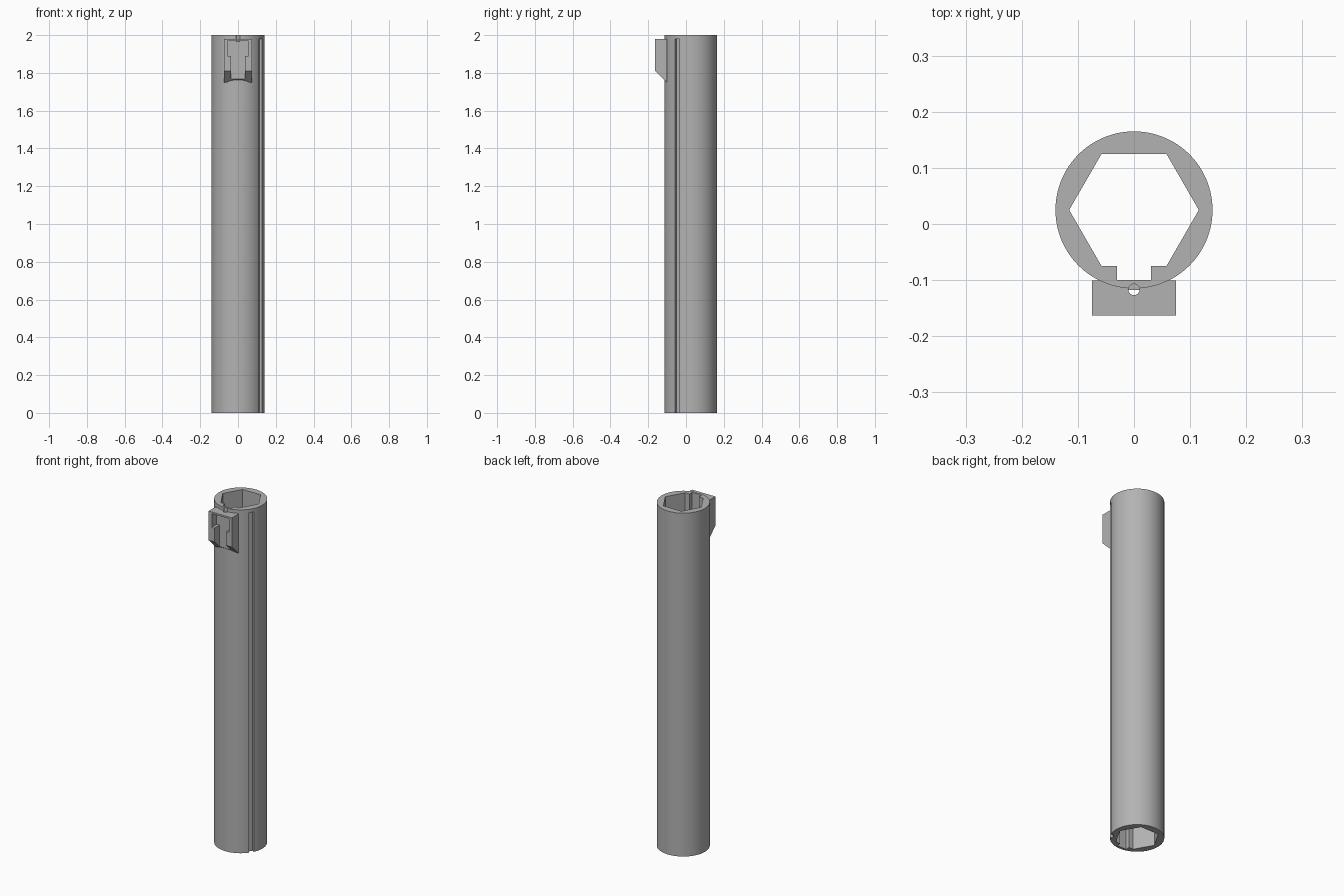
import bpy, bmesh, math
from mathutils import Matrix, Vector

cube = bpy.data.objects.get("Cube")
if cube:
    bpy.data.objects.remove(cube, do_unlink=True)

AXIS_Y = 0.025
RADIUS = 0.14

grey = bpy.data.materials.new("plain_grey")
grey.use_nodes = True
grey.diffuse_color = (0.45, 0.45, 0.45, 1)
grey.node_tree.nodes["Principled BSDF"].inputs["Base Color"].default_value = (0.45, 0.45, 0.45, 1)


def prism(name, points, depth):
    """Extrude a closed 3D outline along the depth vector."""
    bm = bmesh.new()
    face = bm.faces.new([bm.verts.new(p) for p in points])
    ext = bmesh.ops.extrude_face_region(bm, geom=[face])
    moved = [v for v in ext["geom"] if isinstance(v, bmesh.types.BMVert)]
    bmesh.ops.translate(bm, verts=moved, vec=depth)
    bmesh.ops.recalc_face_normals(bm, faces=bm.faces)
    mesh = bpy.data.meshes.new(name)
    bm.to_mesh(mesh)
    bm.free()
    mesh.materials.append(grey)
    obj = bpy.data.objects.new(name, mesh)
    bpy.context.collection.objects.link(obj)
    return obj


def column(name, radius, sides, z0, z1, y=AXIS_Y):
    ring = [(radius * math.cos(math.tau * i / sides),
             y + radius * math.sin(math.tau * i / sides), z0) for i in range(sides)]
    return prism(name, ring, (0, 0, z1 - z0))


def box(name, x, y, z):
    """Box from a (min, max) pair on each axis."""
    base = [(x[0], y[0], z[0]), (x[1], y[0], z[0]), (x[1], y[1], z[0]), (x[0], y[1], z[0])]
    return prism(name, base, (0, 0, z[1] - z[0]))


def cut(target, *cutters):
    for cutter in cutters:
        mod = target.modifiers.new("cut", 'BOOLEAN')
        mod.operation = 'DIFFERENCE'
        mod.solver = 'EXACT'
        mod.object = cutter
        bpy.context.view_layer.objects.active = target
        bpy.ops.object.modifier_apply(modifier=mod.name)
        bpy.data.objects.remove(cutter, do_unlink=True)


def pin_cutter():
    return column("pin_cutter", 0.01, 24, 1.965, 2.1, y=-0.117)


# Round tube with a hexagonal bore and a keyway along the front
tube = column("tube", RADIUS, 128, 0, 2)
bore = column("bore_cutter", 0.1155, 6, -0.1, 2.1)
keyway = box("keyway_cutter", (-0.03, 0.03), (-0.1, -0.05), (-0.1, 2.1))

# Outer groove on the front left, stopping just short of the top
groove = box("groove_cutter", (RADIUS - 0.016, RADIUS + 0.03), (-0.0135, 0.0135), (-0.1, 1.98))
groove.data.transform(Matrix.Translation(Vector((0, AXIS_Y, 0)))
                      @ Matrix.Rotation(math.radians(-31), 4, 'Z'))
cut(tube, bore, keyway, groove, pin_cutter())

# Clip bracket with a chamfered foot
side = [(-0.075, y, z) for y, z in
        [(-0.101, 1.98), (-0.163, 1.98), (-0.163, 1.81), (-0.101, 1.75)]]
bracket = prism("clip_bracket", side, (0.15, 0, 0))

# Stepped slot: wide above, narrow and open below
outline = [(0.055, 1.97), (0.055, 1.89), (0.038, 1.89), (0.038, 1.7)]
outline += [(-x, z) for x, z in reversed(outline)]
slot = prism("slot_cutter", [(x, -0.118, z) for x, z in outline], (0, -0.1, 0))
cut(bracket, slot, pin_cutter())

# Smooth the round wall, keep the edges crisp
bpy.ops.object.select_all(action='DESELECT')
tube.select_set(True)
bpy.context.view_layer.objects.active = tube
bpy.ops.object.shade_smooth_by_angle(angle=math.radians(25))
